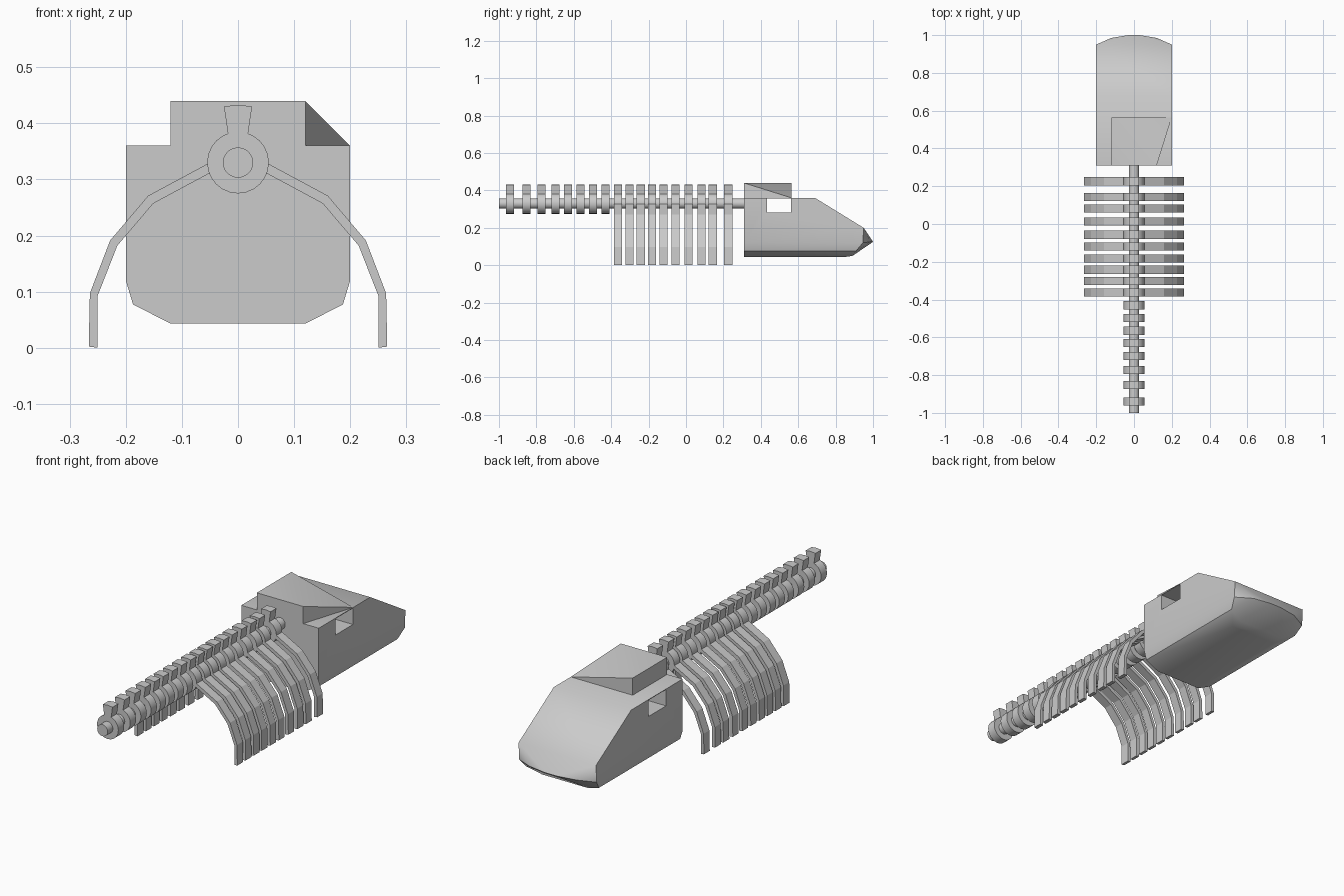
import bpy, bmesh, math
from mathutils import Vector

if "Cube" in bpy.data.objects:
    bpy.data.objects.remove(bpy.data.objects["Cube"])

SPINE_Z = 0.33
TAIL = [-0.94, -0.852, -0.773, -0.698, -0.63, -0.565, -0.498, -0.43]
CHEST = [-0.363, -0.302, -0.242, -0.183, -0.12, -0.057, 0.013, 0.082, 0.143, 0.226]
THICK = 0.043


def finish(bm, name, smooth=None):
    bmesh.ops.recalc_face_normals(bm, faces=bm.faces)
    me = bpy.data.meshes.new(name)
    bm.to_mesh(me)
    bm.free()
    ob = bpy.data.objects.new(name, me)
    bpy.context.collection.objects.link(ob)
    bpy.ops.object.select_all(action='DESELECT')
    ob.select_set(True)
    bpy.context.view_layer.objects.active = ob
    if smooth:
        bpy.ops.object.shade_smooth_by_angle(angle=math.radians(smooth))
    return ob


def slab(bm, outline, y0, y1):
    """Extrude an x-z outline from y0 to y1."""
    a = [bm.verts.new((x, y0, z)) for x, z in outline]
    b = [bm.verts.new((x, y1, z)) for x, z in outline]
    bm.faces.new(a)
    bm.faces.new(b[::-1])
    n = len(a)
    for i in range(n):
        j = (i + 1) % n
        bm.faces.new((a[i], b[i], b[j], a[j]))


def circle(r, n):
    return [(r * math.cos(2 * math.pi * i / n), SPINE_Z + r * math.sin(2 * math.pi * i / n))
            for i in range(n)]


def hull(points, name, smooth):
    bm = bmesh.new()
    for p in points:
        bm.verts.new(p)
    bmesh.ops.convex_hull(bm, input=bm.verts)
    bmesh.ops.dissolve_limit(bm, angle_limit=math.radians(1), verts=bm.verts, edges=bm.edges)
    return finish(bm, name, smooth)


# Spinal rod
bm = bmesh.new()
slab(bm, circle(0.027, 24), -1.0, 0.32)
finish(bm, "spinal_cord", 35)

# Vertebrae: disc plus flared upper spine
process = [(-0.017, 0.375), (0.017, 0.375), (0.025, 0.43), (0, 0.433), (-0.025, 0.43)]
for i, y in enumerate(TAIL + CHEST):
    bm = bmesh.new()
    slab(bm, circle(0.055, 24), y - THICK / 2, y + THICK / 2)
    slab(bm, process, y - THICK / 2, y + THICK / 2)
    finish(bm, f"vertebra_{i + 1}", 30)

# Rib pairs
outer = [(0.054, 0.328), (0.16, 0.271), (0.228, 0.191), (0.264, 0.097), (0.266, 0.002)]
inner = [(0.25, 0.0), (0.25, 0.093), (0.215, 0.182), (0.151, 0.257), (0.045, 0.314)]
for i, y in enumerate(CHEST):
    bm = bmesh.new()
    for s in (-1, 1):
        slab(bm, [(s * x, z) for x, z in outer + inner], y - THICK / 2, y + THICK / 2)
    finish(bm, f"rib_pair_{i + 1}")

# Skull with a tapered snout
half = [(0.2, 0.31, 0.36), (0.2, 0.31, 0.12), (0.187, 0.31, 0.077), (0.12, 0.31, 0.043),
        (0.2, 0.69, 0.36), (0.2, 0.95, 0.2), (0.2, 0.945, 0.12), (0.187, 0.91, 0.077),
        (0.12, 0.89, 0.05), (0.12, 0.84, 0.043), (0.12, 0.985, 0.125), (0.03, 1.0, 0.125)]
skull = hull([(s * x, y, z) for x, y, z in half for s in (-1, 1)], "skull", 35)

# Square eye opening running through the skull
bpy.ops.mesh.primitive_cube_add(size=1, location=(0, 0.4975, 0.319))
cutter = bpy.context.object
cutter.name = "eye_cutter"
cutter.hide_render = True
cutter.scale = (0.6, 0.13, 0.076)
bpy.context.view_layer.update()
mod = skull.modifiers.new("eye_opening", 'BOOLEAN')
mod.operation = 'DIFFERENCE'
mod.solver = 'EXACT'
mod.object = cutter
bpy.ops.object.select_all(action='DESELECT')
skull.select_set(True)
bpy.context.view_layer.objects.active = skull
bpy.ops.object.modifier_apply(modifier=mod.name)
bpy.data.objects.remove(cutter)

# Raised brain case, its front right corner sloping down to the brow
hull([(-0.12, 0.31, 0.44), (0.12, 0.31, 0.44), (-0.12, 0.565, 0.44), (0.2, 0.565, 0.36),
      (-0.12, 0.31, 0.358), (0.12, 0.31, 0.358), (-0.12, 0.565, 0.358)], "cranium", 35)
